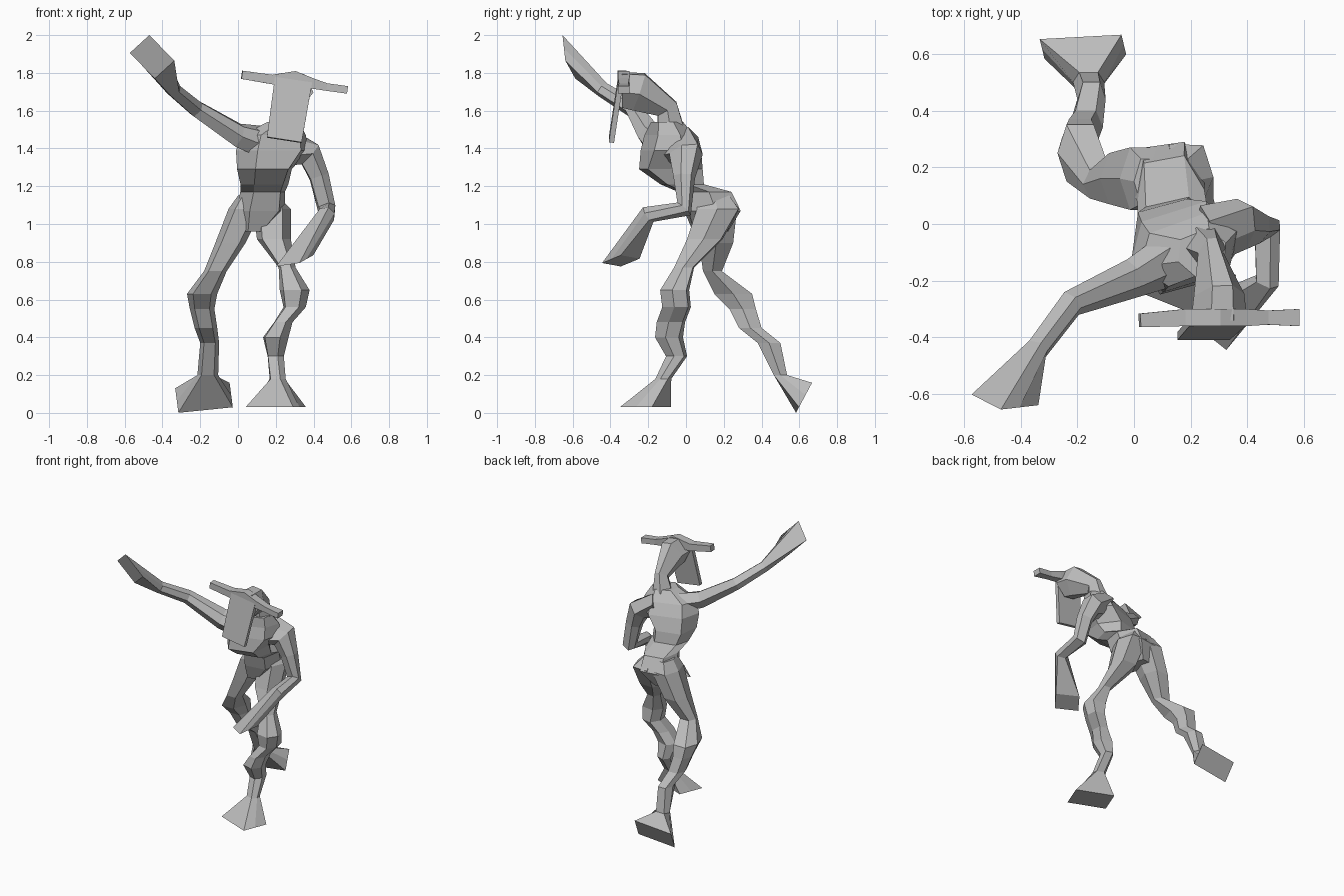
import bpy
import bmesh
from mathutils import Vector

UNIT = 0.01  # ring sizes below are in hundredths

default_cube = bpy.data.objects.get("Cube")
if default_cube:
    bpy.data.objects.remove(default_cube, do_unlink=True)

# One plain grey for the whole body
grey = bpy.data.materials.new("plain grey")
grey.use_nodes = True
colour = (0.5, 0.5, 0.5, 1)
grey.diffuse_color = colour
grey.node_tree.nodes["Principled BSDF"].inputs["Base Color"].default_value = colour


def ring_points(centre, normal, side, half_width, half_depth, corner):
    """Six-sided section; corner = 1 squares it off into a box."""
    normal = normal.normalized()
    across = (side - normal * side.dot(normal)).normalized()
    deep = normal.cross(across)
    outline = [(1, 0), (corner, 1), (-corner, 1),
               (-1, 0), (-corner, -1), (corner, -1)]
    return [centre + across * u * half_width + deep * v * half_depth
            for u, v in outline]


def loft(name, rings, side=(1, 0, 0), end_side=None, normal=None,
         end_normal=None, corner=0.6, end_corner=None):
    """Skin a faceted tube over rings of (x, y, z, half width, half depth)."""
    centres = [Vector(ring[:3]) * UNIT for ring in rings]
    last = len(rings) - 1
    first_side = Vector(side)
    last_side = Vector(end_side or side)
    bm = bmesh.new()
    loops = []
    for i, ring in enumerate(rings):
        if i == last and end_normal:
            facing = Vector(end_normal)
        elif normal:
            facing = Vector(normal)
        else:
            before = (centres[i] - centres[max(i - 1, 0)]).normalized()
            after = (centres[min(i + 1, last)] - centres[i]).normalized()
            facing = before + after
        shape = end_corner if i == last and end_corner else corner
        points = ring_points(centres[i], facing,
                             first_side.lerp(last_side, i / last),
                             ring[3] * UNIT, ring[4] * UNIT, shape)
        loops.append([bm.verts.new(p) for p in points])
    for low, high in zip(loops, loops[1:]):
        for k in range(len(low)):
            n = (k + 1) % len(low)
            bm.faces.new((low[k], low[n], high[n], high[k]))
    bm.faces.new(loops[0][::-1])
    bm.faces.new(loops[-1])
    bmesh.ops.recalc_face_normals(bm, faces=bm.faces)
    mesh = bpy.data.meshes.new(name)
    bm.to_mesh(mesh)
    bm.free()
    mesh.materials.append(grey)
    obj = bpy.data.objects.new(name, mesh)
    bpy.context.scene.collection.objects.link(obj)
    return obj


UP, DOWN = (0, 0, 1), (0, 0, -1)

# Torso, from pelvis to neck base, twisting towards the shoulders
loft("torso", [
    (8, 13, 96, 6, 9),
    (12, 14, 107, 13, 14),
    (13, 10, 117, 12, 13),
    (14, -2, 121, 13, 10),
    (14, -8, 129, 15, 15),
    (18, -8, 139, 20, 13),
    (19, -9, 147, 18, 10),
    (24, -10, 154, 9, 7),
], side=(1, 0.1, 0), end_side=(1, 0.4, 0), normal=UP)

# Neck and tapered head
loft("head", [
    (25, -8, 150, 8, 7),
    (27, -10, 161, 4.5, 6),
    (30, -25, 170, 9, 10),
    (30, -34, 171, 10, 9),
], side=(1, 0, -0.13), end_normal=(0, -1, 0), corner=0.4)

# Flat face plate and the bar of horns over it
loft("face_plate", [
    (29.5, -34.5, 177, 10, 1.4),
    (24.5, -39.5, 144.5, 9.3, 1.4),
], side=(1, 0, -0.15), corner=1)
loft("horns", [
    (2, -34, 179, 2.4, 2.2),
    (18, -33, 176.5, 3, 2.5),
    (30, -33, 177, 3, 4),
    (39, -33, 174.5, 3, 2.8),
    (47, -33, 172.5, 2.5, 2),
    (58, -33, 171, 3, 2),
], side=(0, 1, 0), corner=1)

# Raised arm with flared hand
loft("right_arm", [
    (14, -12, 143, 7, 9),
    (0, -19, 147, 6, 6),
    (-22, -28, 161, 4.5, 4),
    (-34, -44, 171, 4, 3.5),
    (-45.5, -62, 188.5, 7.5, 9.5),
], side=(0.69, -0.37, 0.63), end_normal=(-0.2, -0.93, -0.3), end_corner=1)

# Hanging arm, bent forward at the elbow
loft("left_arm", [
    (25, -4, 141, 7, 11),
    (38, 0, 137, 7, 8),
    (43, -1, 125, 5.5, 5),
    (47, -1, 108, 5, 4),
    (47, -20, 105, 4.5, 4),
    (30, -34.5, 80.5, 8, 6.5),
], end_side=(1, -0.8, 0.15), end_normal=(0.47, 0.3, -1.56), end_corner=1)

# Leading leg with a flat flared foot turned slightly outwards
loft("left_leg", [
    (16, 15, 115, 5, 8),
    (18, 17, 108, 10, 11),
    (19, 10, 92, 9, 9),
    (26, -1, 77, 4.5, 5),
    (30, -6, 65, 8, 7),
    (30, -5, 56, 6, 7),
    (24, -8, 48, 5, 7),
    (20, -9, 40, 7, 6.5),
    (20, -5, 30, 4.5, 5),
    (21, -12, 18, 4.5, 3.5),
    (20, -21.5, 3, 13.6, 9.1),
], end_side=(1, -0.4, 0), normal=DOWN, end_corner=1)

# Trailing leg, its foot kicked back on the toe
loft("right_leg", [
    (6, 15, 115, 6, 8),
    (4, 16, 108, 9, 11),
    (-4, 16, 90, 8, 9),
    (-12, 14, 75, 6, 5),
    (-19, 25, 63, 8, 10),
    (-19, 30, 55, 6.5, 7),
    (-17, 34, 45, 6, 6),
    (-15, 44, 37, 5, 6),
    (-16, 50, 20, 5.5, 3.5),
    (-18, 62.5, 8, 14.5, 7.4),
], end_side=(1, 0, 0.13), normal=DOWN, end_normal=(0, 0.88, -0.47), end_corner=1)
